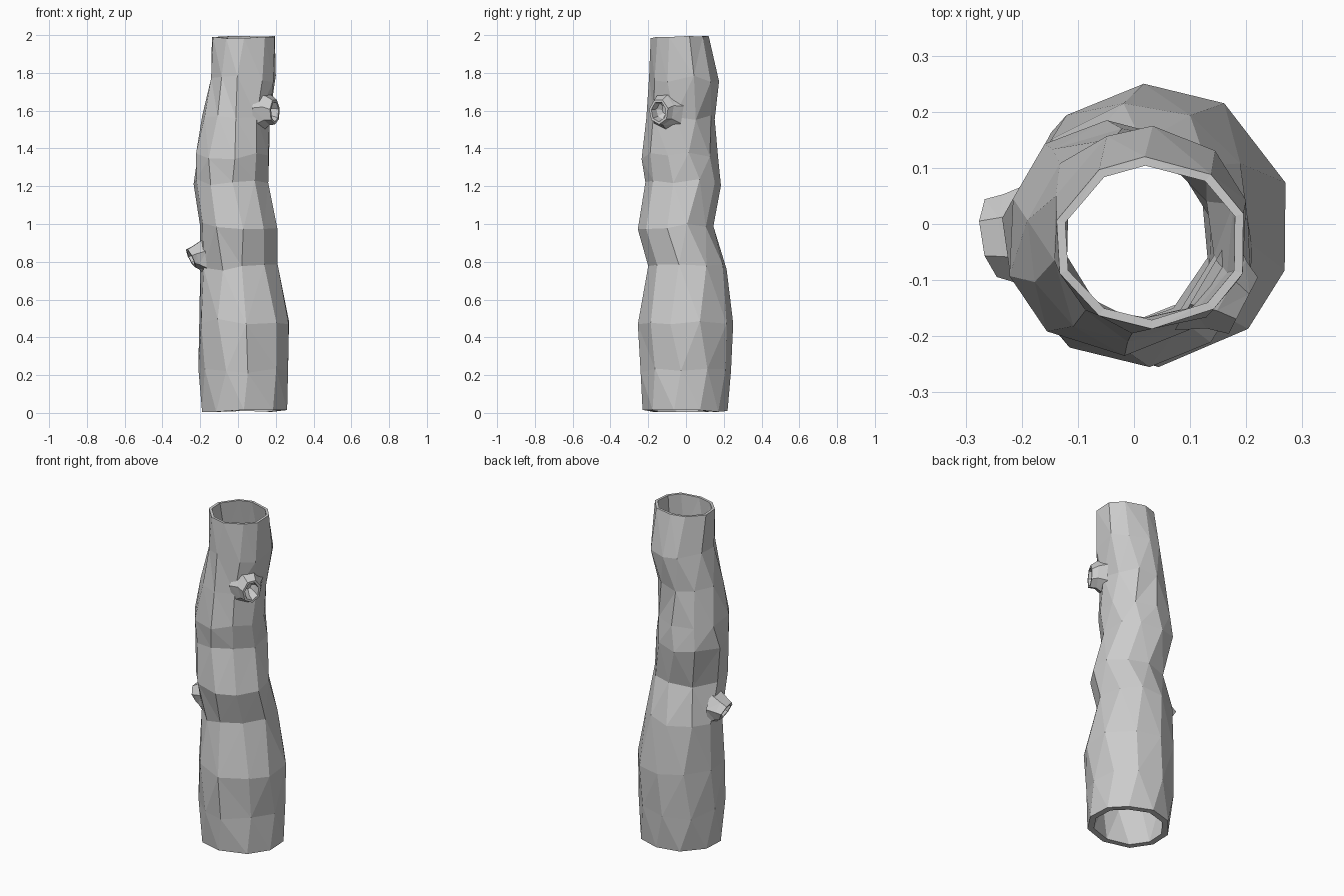
import bpy, bmesh, math, random
from mathutils import Vector

if "Cube" in bpy.data.objects:
    bpy.data.objects.remove(bpy.data.objects["Cube"])

random.seed(4)
SIDES = 10


def finish(bm, name):
    bmesh.ops.triangulate(bm, faces=bm.faces[:], quad_method='BEAUTY')
    bmesh.ops.recalc_face_normals(bm, faces=bm.faces[:])
    me = bpy.data.meshes.new(name)
    bm.to_mesh(me)
    bm.free()
    ob = bpy.data.objects.new(name, me)
    bpy.context.collection.objects.link(ob)
    return ob


def bridge(bm, a, b):
    n = len(a)
    for i in range(n):
        bm.faces.new((a[i], a[(i + 1) % n], b[(i + 1) % n], b[i]))


def fit(vals, lo, hi):
    a, b = min(vals), max(vals)
    return [lo + (v - a) / (b - a) * (hi - lo) for v in vals]


# Trunk levels: z, x min, x max, y min, y max, twist (deg), wall thickness
levels = [
    (0.01, -0.19, 0.26, -0.23, 0.22, 0, 0.036),
    (0.22, -0.21, 0.265, -0.24, 0.238, 10, 0.036),
    (0.48, -0.205, 0.27, -0.255, 0.25, 4, 0.036),
    (0.77, -0.20, 0.21, -0.20, 0.215, 8, 0.034),
    (0.99, -0.20, 0.208, -0.255, 0.145, 2, 0.034),
    (1.22, -0.235, 0.16, -0.215, 0.185, 6, 0.03),
    (1.36, -0.222, 0.165, -0.235, 0.17, 0, 0.028),
    (1.56, -0.19, 0.168, -0.21, 0.152, 4, 0.026),
    (1.77, -0.142, 0.20, -0.195, 0.175, -6, 0.024),
    (1.99, -0.138, 0.195, -0.187, 0.12, 0, 0.016),
]

# Hollow trunk: outer skin up, inner skin down, joined by the rims
bm = bmesh.new()
outer, inner = [], []
for k, (z, x0, x1, y0, y1, tw, wall) in enumerate(levels):
    end = k in (0, len(levels) - 1)
    angs = [math.radians(90 + tw + 360 / SIDES * i + random.uniform(-5, 5))
            for i in range(SIDES)]
    xs = fit([math.cos(a) for a in angs], x0, x1)
    ys = fit([math.sin(a) for a in angs], y0, y1)
    c = Vector(((x0 + x1) / 2, (y0 + y1) / 2))
    ro, ri = [], []
    for x, y in zip(xs, ys):
        d = Vector((x, y)) - c
        p = c + d * (1 - wall / d.length)
        zz = z + random.uniform(-1, 1) * (0.007 if end else 0.018)
        if end:
            zz = min(2.0, max(0.0, zz))
        ro.append(bm.verts.new((x, y, zz)))
        ri.append(bm.verts.new((p.x, p.y, zz)))
    outer.append(ro)
    inner.append(ri)
for skin in (outer, inner):
    for a, b in zip(skin, skin[1:]):
        bridge(bm, a, b)
bridge(bm, outer[0], inner[0])
bridge(bm, outer[-1], inner[-1])
finish(bm, "hollow_trunk")


# Broken branch stub: flared collar, rim and a shallow pit
def stub(name, rings, pit, n=7):
    bm = bmesh.new()
    loops = []
    for centre, normal, width, height in rings:
        nrm = Vector(normal).normalized()
        side = Vector((0, 0, 1)).cross(nrm).normalized()
        up = nrm.cross(side)
        loop = []
        for i in range(n):
            a = math.tau * (i + 0.3) / n
            p = Vector(centre) + side * width * math.cos(a) + up * height * math.sin(a)
            loop.append(bm.verts.new(p))
        loops.append(loop)
    for a, b in zip(loops, loops[1:]):
        bridge(bm, a, b)
    bottom = bm.verts.new(pit)
    for i in range(n):
        bm.faces.new((loops[-1][i], loops[-1][(i + 1) % n], bottom))
    finish(bm, name)


n1 = (-0.88, -0.15, -0.42)
stub("left_branch_stub", [
    ((-0.175, -0.025, 0.83), (-1, -0.1, 0.0), 0.10, 0.105),
    ((-0.222, -0.025, 0.825), (-0.95, -0.1, -0.25), 0.08, 0.068),
    ((-0.25, -0.025, 0.82), n1, 0.072, 0.055),
    ((-0.25, -0.025, 0.82), n1, 0.055, 0.040),
    ((-0.215, -0.02, 0.835), n1, 0.04, 0.028),
], (-0.19, -0.015, 0.84))

n2 = (0.87, -0.45, 0.0)
stub("right_branch_stub", [
    ((0.125, -0.10, 1.595), (0.85, -0.5, 0.0), 0.105, 0.108),
    ((0.165, -0.125, 1.605), (0.85, -0.5, 0.0), 0.072, 0.082),
    ((0.195, -0.145, 1.595), n2, 0.058, 0.068),
    ((0.195, -0.145, 1.595), n2, 0.044, 0.054),
    ((0.16, -0.123, 1.60), n2, 0.038, 0.045),
], (0.13, -0.10, 1.60))
